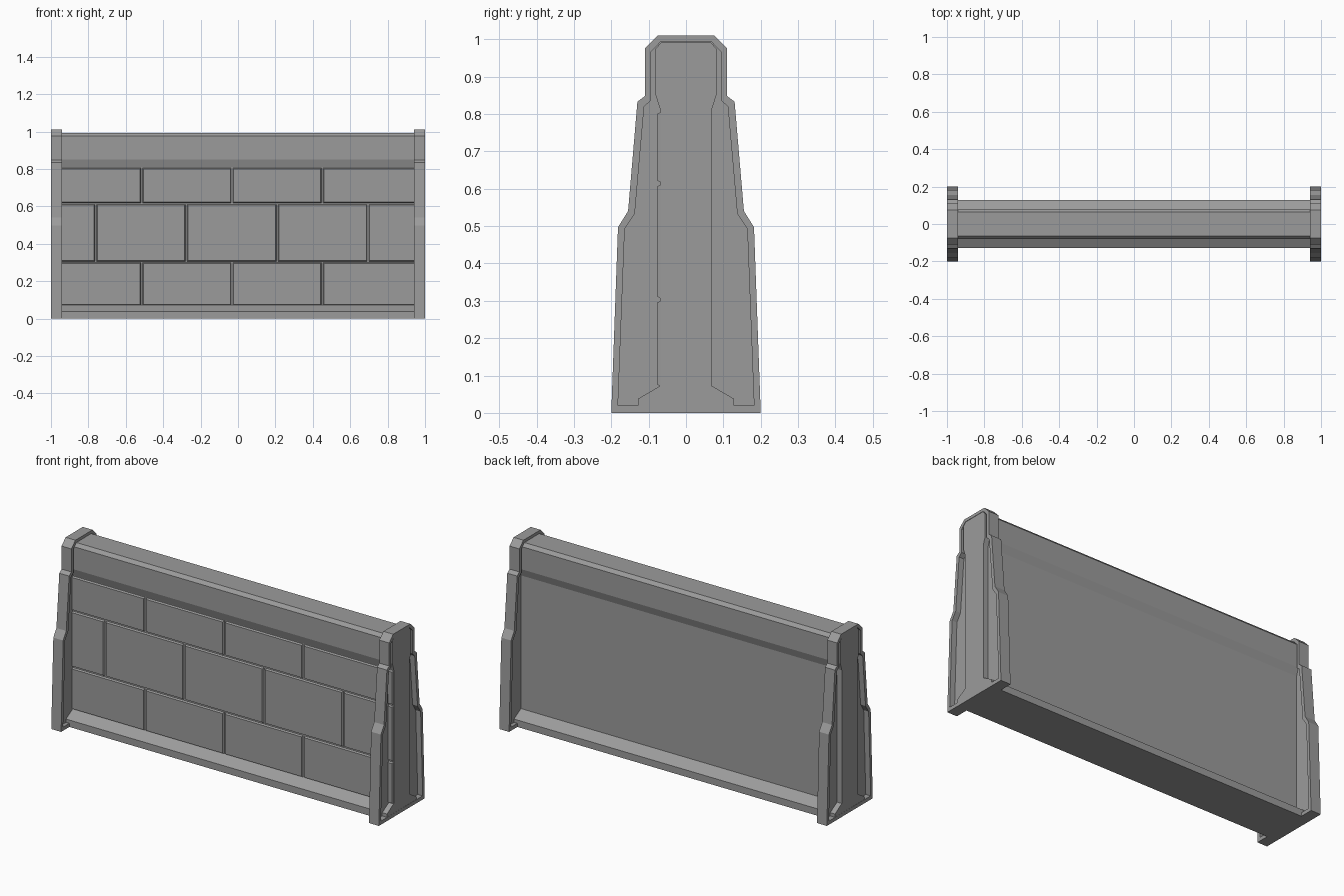
import bpy, bmesh

if "Cube" in bpy.data.objects:
    bpy.data.objects.remove(bpy.data.objects["Cube"])

stone = bpy.data.materials.new("grey concrete")
stone.diffuse_color = (0.33, 0.33, 0.33, 1)
stone.use_nodes = True
stone.node_tree.nodes["Principled BSDF"].inputs["Base Color"].default_value = stone.diffuse_color


def finish(bm, name):
    bmesh.ops.recalc_face_normals(bm, faces=bm.faces)
    me = bpy.data.meshes.new(name)
    bm.to_mesh(me)
    bm.free()
    me.materials.append(stone)
    ob = bpy.data.objects.new(name, me)
    bpy.context.collection.objects.link(ob)
    return ob


def mirrored(half):
    """Half profile (y, z), bottom to top, closed by its mirror image."""
    return half + [(-y, z) for y, z in reversed(half)]


def prism(profile, x0, x1, name):
    """Extrude a closed (y, z) profile along x."""
    bm = bmesh.new()
    a = [bm.verts.new((x0, y, z)) for y, z in profile]
    b = [bm.verts.new((x1, y, z)) for y, z in profile]
    n = len(profile)
    bm.faces.new(a)
    bm.faces.new(b)
    for i in range(n):
        j = (i + 1) % n
        bm.faces.new((a[i], a[j], b[j], b[i]))
    return finish(bm, name)


def ring(outer, inner, x0, x1, name):
    """Hollow band between two matching profiles."""
    bm = bmesh.new()
    loops = [[bm.verts.new((x, y, z)) for y, z in p]
             for p, x in ((outer, x0), (outer, x1), (inner, x1), (inner, x0))]
    n = len(outer)
    for k in range(4):
        a, b = loops[k], loops[(k + 1) % 4]
        for i in range(n):
            j = (i + 1) % n
            bm.faces.new((a[i], a[j], b[j], b[i]))
    return finish(bm, name)


# Barrier body: flared foot, slim panel, thicker capped rail
body = mirrored([(0.128, 0), (0.128, 0.038), (0.068, 0.073), (0.068, 0.808),
                 (0.081, 0.85), (0.081, 0.975), (0.065, 0.993)])
prism(body, -0.999, 0.999, "wall_body")

# End frames: hollow rim with a thin web inside
outer = mirrored([(0.2, 0), (0.182, 0.497), (0.155, 0.54), (0.13, 0.833),
                  (0.11, 0.848), (0.11, 0.975), (0.075, 1.01)])
inner = mirrored([(0.182, 0.02), (0.164, 0.492), (0.137, 0.533), (0.112, 0.82),
                  (0.093, 0.837), (0.093, 0.967), (0.067, 0.994)])
for s, side in ((-1, "left"), (1, "right")):
    ring(outer, inner, s * 0.94, s * 1.0, side + "_end_frame")
    prism(inner, s * 0.96, s * 0.97, side + "_end_web")


# Front blocks: chamfered slabs in running bond
def block(bm, x0, x1, z0, z1):
    c, yb, yf = 0.006, -0.066, -0.077
    back = [bm.verts.new((x, yb, z)) for x, z in
            ((x0, z0), (x1, z0), (x1, z1), (x0, z1))]
    front = [bm.verts.new((x, yf, z)) for x, z in
             ((x0 + c, z0 + c), (x1 - c, z0 + c), (x1 - c, z1 - c), (x0 + c, z1 - c))]
    bm.faces.new(front)
    bm.faces.new(back)
    for i in range(4):
        j = (i + 1) % 4
        bm.faces.new((back[i], back[j], front[j], front[i]))


odd = [-0.515, -0.032, 0.45]
even = [-0.76, -0.277, 0.21, 0.695]
bm = bmesh.new()
for z0, z1, joints in ((0.07, 0.301, odd), (0.305, 0.612, even), (0.616, 0.806, odd)):
    edges = [-1.002] + joints + [1.002]
    for x0, x1 in zip(edges, edges[1:]):
        block(bm, x0 + 0.003, x1 - 0.003, z0, z1)
finish(bm, "front_blocks")
